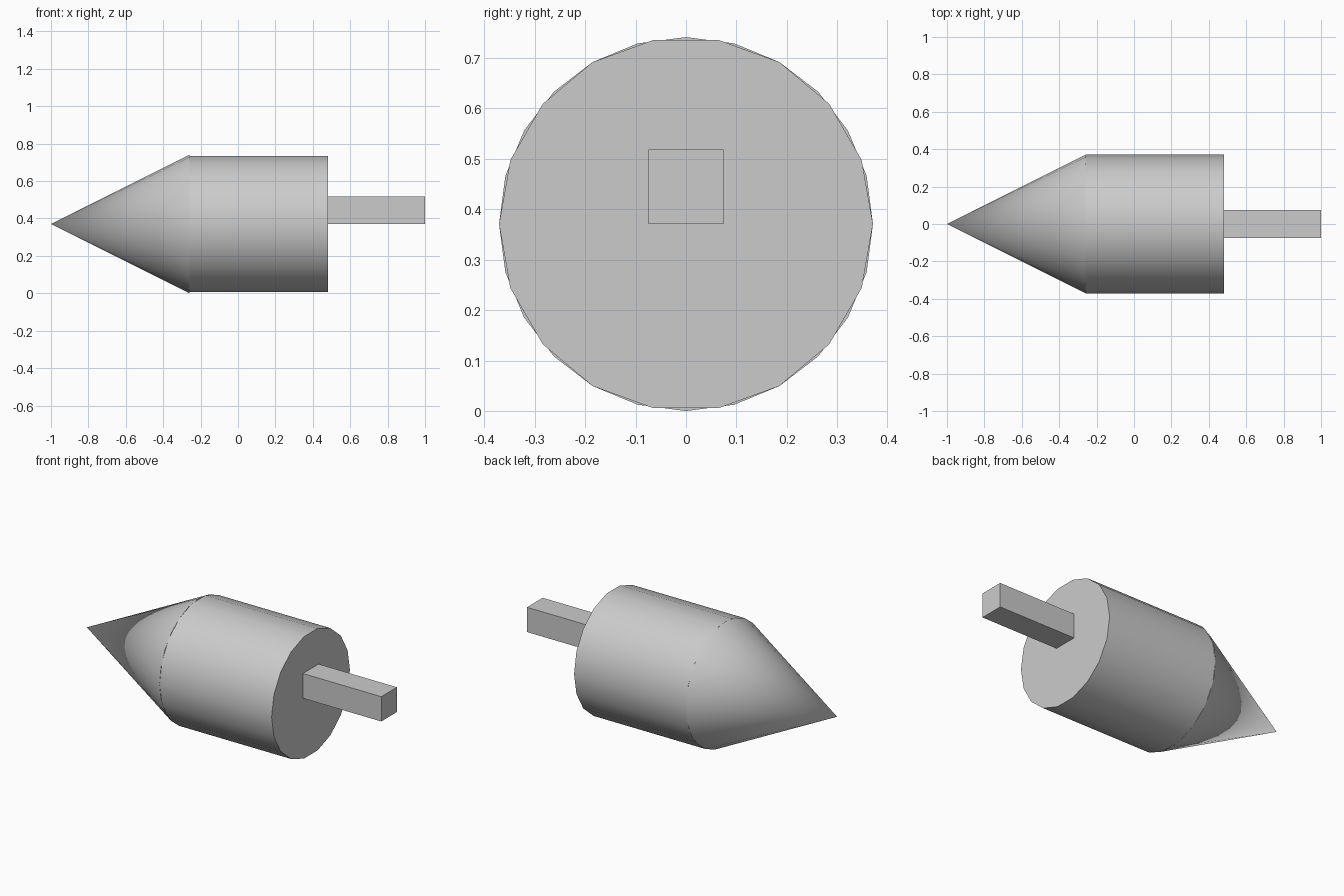
import bpy, math

if "Cube" in bpy.data.objects:
    bpy.data.objects.remove(bpy.data.objects["Cube"])

U = 2 / 5.4          # radius of the body; overall length is 5.4 radii
TIP, SEAM, BACK, END = -1.0, -1.0 + 2 * U, -1.0 + 4 * U, 1.0


def round_part(name, sides, x0, x1, top_radius):
    """Lathe part along x: wide at x1, top_radius at x0."""
    bpy.ops.mesh.primitive_cone_add(
        vertices=sides, radius1=U, radius2=top_radius, depth=x1 - x0,
        location=((x0 + x1) / 2, 0, U), rotation=(0, -math.pi / 2, 0))
    bpy.context.object.name = name
    bpy.ops.object.transform_apply(location=False)
    bpy.ops.object.shade_smooth_by_angle(angle=math.radians(30))


# pointed nose and drum body
round_part("nose_cone", 24, TIP, SEAM, 0)
round_part("body", 18, SEAM, BACK, U)

# square rod, its underside on the body axis
bpy.ops.mesh.primitive_cube_add(size=1, location=((BACK + END) / 2, 0, 1.2 * U))
rod = bpy.context.object
rod.name = "rod"
rod.scale = (END - BACK, 0.4 * U, 0.4 * U)
bpy.ops.object.transform_apply(location=False)
